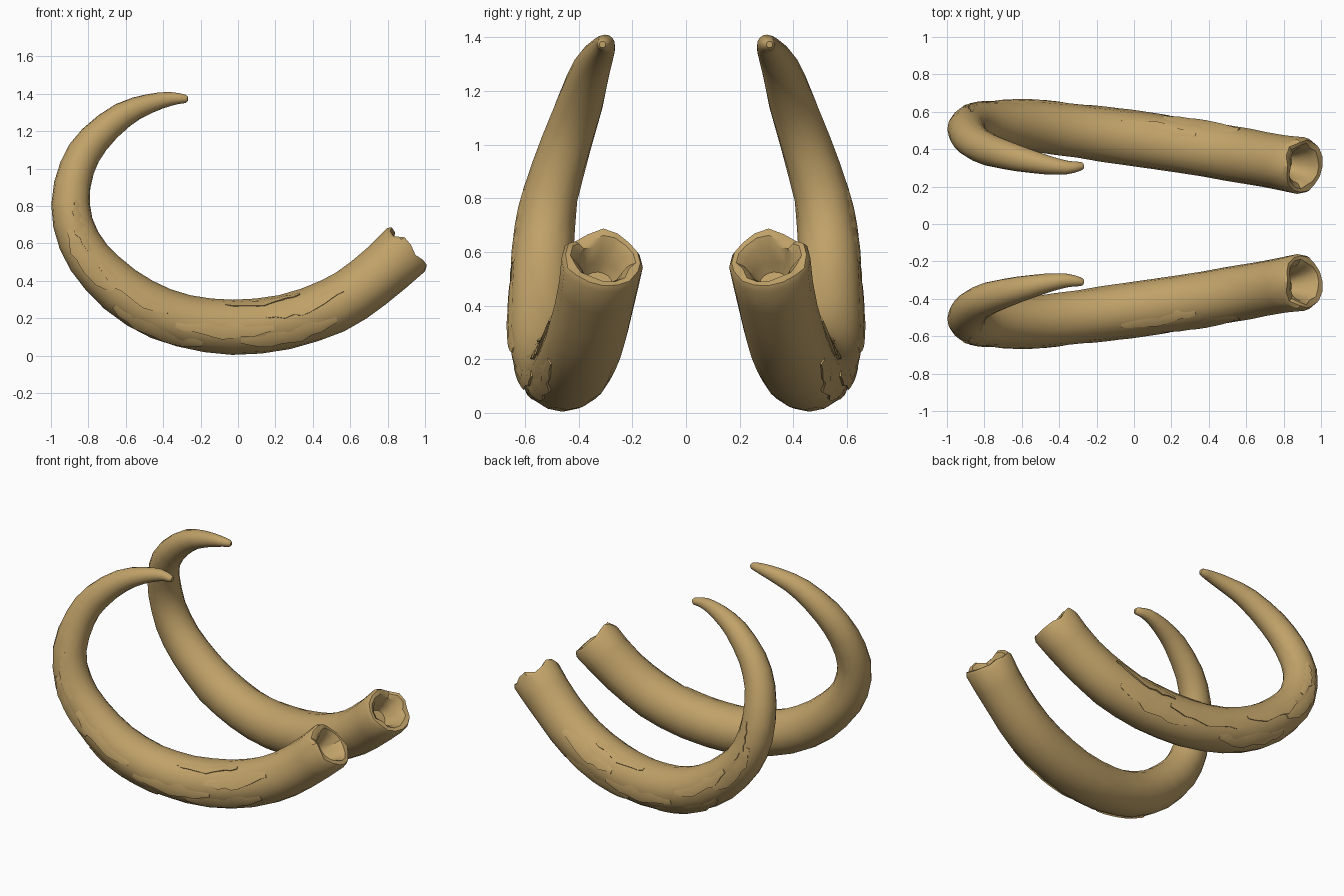
import bpy, bmesh, math, random
from mathutils import Vector

cube = bpy.data.objects.get("Cube")
if cube:
    bpy.data.objects.remove(cube)

ivory = bpy.data.materials.new("aged_ivory")
ivory.use_nodes = True
COLOUR = (0.53, 0.36, 0.14, 1)
ivory.diffuse_color = COLOUR
ivory.node_tree.nodes["Principled BSDF"].inputs["Base Color"].default_value = COLOUR

# Centre line of the front tusk from root to tip: x, y, z, radius
PATH = [Vector(p) for p in (
    (.905, -.31, .572, .152), (.70, -.345, .39, .146), (.505, -.38, .265, .148),
    (.25, -.42, .18, .148), (-.03, -.46, .152, .147), (-.29, -.495, .185, .142),
    (-.525, -.522, .28, .137), (-.725, -.532, .44, .125), (-.85, -.53, .615, .113),
    (-.895, -.505, .81, .103), (-.86, -.445, 1.005, .094), (-.77, -.395, 1.155, .086),
    (-.615, -.35, 1.287, .07), (-.475, -.318, 1.347, .052), (-.36, -.302, 1.373, .037),
    (-.28, -.31, 1.373, .022))]
LAST = len(PATH) - 1
SIDES = 16


def along(t):
    """Smooth point (with radius) on the centre line; t counts path points."""
    i = max(0, min(int(t), LAST - 1))
    f = t - i
    p1, p2 = PATH[i], PATH[i + 1]
    p0 = PATH[i - 1] if i > 0 else 2 * p1 - p2
    p3 = PATH[i + 2] if i + 2 <= LAST else 2 * p2 - p1
    return .5 * (2 * p1 + (p2 - p0) * f + (2 * p0 - 5 * p1 + 4 * p2 - p3) * f ** 2
                 + (3 * p1 - p0 - 3 * p2 + p3) * f ** 3)


def surface(t, angle, scale=1, lift=0, push=0):
    """Point on the tusk wall; angle 0 faces outward, +90 the inside of the curl."""
    p = along(t)
    tangent = (along(min(t + .05, LAST)) - along(max(t - .05, 0))).to_3d().normalized()
    side = Vector((0, -1, 0))
    side = (side - tangent * side.dot(tangent)).normalized()
    up = tangent.cross(side)
    r = p.w * scale + lift
    return p.to_3d() + tangent * push + r * (math.cos(angle) * side + math.sin(angle) * up)


def bridge(bm, a, b, closed=True):
    for i in range(len(a) if closed else len(a) - 1):
        j = (i + 1) % len(a)
        bm.faces.new((a[i], a[j], b[j], b[i]))


def finish(bm, name, mirrored):
    if mirrored:
        for v in bm.verts:
            v.co.y = -v.co.y
    bmesh.ops.recalc_face_normals(bm, faces=bm.faces)
    mesh = bpy.data.meshes.new(name)
    bm.to_mesh(mesh)
    bm.free()
    mesh.materials.append(ivory)
    obj = bpy.data.objects.new(name, mesh)
    bpy.context.collection.objects.link(obj)
    bpy.ops.object.select_all(action="DESELECT")
    obj.select_set(True)
    bpy.context.view_layer.objects.active = obj
    bpy.ops.object.shade_smooth_by_angle(angle=math.radians(35))


def build_tusk(name, mirrored):
    rng = random.Random(4)
    bm = bmesh.new()
    rim = [rng.uniform(-.012, .012) for _ in range(SIDES)]
    rim[2] += .03                                   # chipped notch in the rim
    rim[3] += .025
    hole = [rng.uniform(.9, 1.1) for _ in range(SIDES)]

    def ring(t, scale=1, push=0, rough=0, ragged=0, worn=False):
        verts = []
        for i in range(SIDES):
            s = scale * (1 + rng.uniform(-rough, rough)) * (hole[i] if worn else 1)
            verts.append(bm.verts.new(surface(
                t, math.tau * i / SIDES, s, 0, push + ragged * rim[i])))
        return verts

    # Hollow root socket, rounded rim, then the wall
    rings = [ring(0, .34, .13), ring(0, .45, .09, worn=True),
             ring(0, .6, .025, worn=True), ring(0, .76, -.002, ragged=.8, worn=True),
             ring(0, .93, -.004, ragged=1), ring(0, 1.01, .018, ragged=1)]
    steps = LAST * 2
    rings += [ring(k / 2, rough=.015) for k in range(1, steps + 1)]
    # Blunt tip
    rings.append(ring(LAST, .55, .012))
    for a, b in zip(rings, rings[1:]):
        bridge(bm, a, b)
    bm.faces.new(rings[0])
    bm.faces.new(rings[-1])
    finish(bm, name, mirrored)


def build_flakes(name, mirrored):
    """Splintered layers lifting off the outer wall, each a thin ragged strip."""
    rng = random.Random(9)
    bm = bmesh.new()
    # start, end, lower angle, upper angle, lift
    strips = ((1.7, 3.4, 5, 40, .007), (2.1, 3.9, -50, -15, .009),
              (3.3, 5.2, -25, 10, .008), (4.6, 6.4, -65, -30, .009),
              (5.4, 7.2, -5, 30, .008), (6.6, 8.3, -35, 5, .009),
              (7.6, 9.0, 0, 35, .006), (2.6, 4.2, 45, 75, .006))
    for start, end, low, high, lift in strips:
        n = 10
        grid = []
        for k in range(n + 1):
            f = k / n
            taper = math.sin(math.pi * (.08 + .84 * f)) ** .6
            mid = (low + high) / 2 + rng.uniform(-4, 4)
            half = (high - low) / 2 * taper
            t = start + (end - start) * f
            lo = mid - half * rng.uniform(.75, 1.1)
            hi = mid + half * rng.uniform(.75, 1.1)
            # lower edge stands proud, upper edge fades into the wall
            column = [(lo, -.01), (lo, lift * taper), ((lo + hi) / 2, lift * taper * .8),
                      (hi, -.003)]
            grid.append([bm.verts.new(surface(t, math.radians(a), 1, h))
                         for a, h in column])
        for a, b in zip(grid, grid[1:]):
            bridge(bm, a, b, closed=True)
        bm.faces.new(grid[0])
        bm.faces.new(grid[-1])
    finish(bm, name, mirrored)


for label, flip in (("front", False), ("back", True)):
    build_tusk(label + "_tusk", flip)
    build_flakes(label + "_tusk_flakes", flip)
